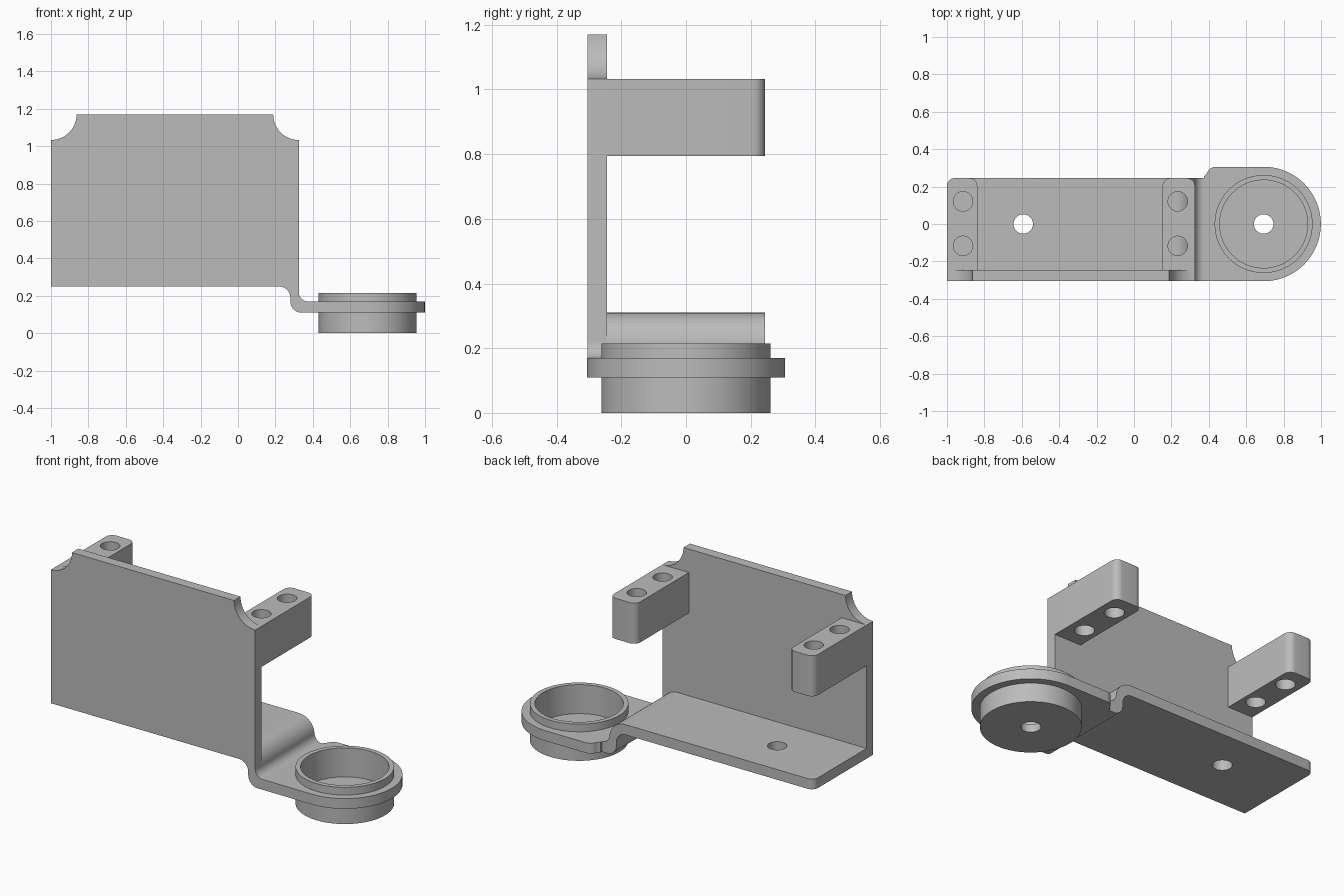
import bpy, bmesh
from math import sin, cos, pi, radians
from mathutils import Vector

cube = bpy.data.objects.get("Cube")
if cube:
    bpy.data.objects.remove(cube, do_unlink=True)

grey = bpy.data.materials.new("plain grey")
grey.use_nodes = True
grey.diffuse_color = (0.5, 0.5, 0.5, 1)
grey.node_tree.nodes["Principled BSDF"].inputs["Base Color"].default_value = (0.5, 0.5, 0.5, 1)

FRONT, INNER, BACK = -0.305, -0.245, 0.245
LEFT, WALL, JOIN = -1.0, 0.325, 0.375
CUP_X, HOLE = 0.693, 0.052


def arc(cx, cy, r, a0, a1, n=12):
    """Points along an arc, angles in degrees."""
    angles = [radians(a0 + (a1 - a0) * i / n) for i in range(n + 1)]
    return [(cx + r * cos(a), cy + r * sin(a)) for a in angles]


def finish(bm, name):
    bmesh.ops.recalc_face_normals(bm, faces=bm.faces)
    mesh = bpy.data.meshes.new(name)
    bm.to_mesh(mesh)
    bm.free()
    mesh.materials.append(grey)
    ob = bpy.data.objects.new(name, mesh)
    bpy.context.collection.objects.link(ob)
    return ob


def prism(name, outline, lo, hi, axis="z", round_corners=()):
    """Extrude an outline along y or z; round vertical edges at given (x, y)."""
    bm = bmesh.new()
    put = (lambda p: (p[0], lo, p[1])) if axis == "y" else (lambda p: (p[0], p[1], lo))
    step = Vector((0, hi - lo, 0)) if axis == "y" else Vector((0, 0, hi - lo))
    face = bm.faces.new([bm.verts.new(put(p)) for p in outline])
    out = bmesh.ops.extrude_face_region(bm, geom=[face])["geom"]
    bmesh.ops.translate(bm, vec=step, verts=[v for v in out if isinstance(v, bmesh.types.BMVert)])
    edges = [e for e in bm.edges for x, y in round_corners
             if all(abs(v.co.x - x) < 1e-4 and abs(v.co.y - y) < 1e-4 for v in e.verts)]
    if edges:
        bmesh.ops.bevel(bm, geom=edges, offset=0.04, segments=8, profile=0.5, affect="EDGES")
    return finish(bm, name)


def drill(ob, x, y, r, lo, hi):
    """Cut a round vertical hole through a part."""
    cutter = prism("hole_cutter", arc(x, y, r, 0, 360, 48)[:-1], lo, hi)
    cutter.hide_render = True
    mod = ob.modifiers.new("hole", "BOOLEAN")
    mod.operation, mod.solver, mod.object = "DIFFERENCE", "EXACT", cutter
    bpy.context.view_layer.objects.active = ob
    bpy.ops.object.modifier_apply(modifier=mod.name)
    bpy.data.objects.remove(cutter, do_unlink=True)


# Shared stepped underside, and the fillet rising from the flange to the wall
underside = ([(LEFT, 0.25)] + arc(0.22, 0.19, 0.06, 90, 0)
             + arc(0.34, 0.17, 0.06, 180, 270) + [(JOIN, 0.11)])
fillet = arc(JOIN, 0.22, 0.05, 270, 180)

# Front plate with scooped top corners
scoops = arc(WALL, 1.17, 0.137, 270, 180) + arc(LEFT, 1.17, 0.137, 0, -90)
front_plate = prism("front_plate", underside + fillet + scoops, FRONT, INNER, "y")

# Floor tray that bends down to the flange
bend = arc(0.225, 0.21, 0.10, 0, 90)
tray = prism("floor_tray", underside + fillet + bend + [(LEFT, 0.31)],
             INNER, BACK, "y", [(LEFT, BACK)])
drill(tray, -0.592, 0, HOLE, 0.1, 0.5)

# Rounded flange around the cup
outline = ([(JOIN, FRONT)] + arc(CUP_X, 0, 0.306, -90, 90, 48)
           + arc(0.44, 0.251, 0.055, 90, 145, 8) + arc(0.34, 0.305, 0.06, -22, -55, 6))
flange = prism("flange", outline, 0.11, 0.17)
drill(flange, CUP_X, 0, 0.25, 0, 0.3)

# Turned cup with a hole in its floor
bm = bmesh.new()
section = [(HOLE, 0), (0.262, 0), (0.262, 0.215), (0.235, 0.215), (0.235, 0.045), (HOLE, 0.045)]
ring = [bm.verts.new((CUP_X + r, 0, z)) for r, z in section]
loop = [bm.edges.new((ring[i - 1], ring[i])) for i in range(len(ring))]
bmesh.ops.spin(bm, geom=ring + loop, cent=(CUP_X, 0, 0), axis=(0, 0, 1), angle=2 * pi, steps=64)
bmesh.ops.remove_doubles(bm, verts=bm.verts, dist=1e-4)
cup = finish(bm, "cup")

# Two mounting arms, each with a pair of holes
arms = []
for name, x0, x1, hx in (("right_arm", LEFT, -0.838, -0.914), ("left_arm", 0.153, WALL, 0.234)):
    arm = prism(name, [(x0, INNER), (x1, INNER), (x1, BACK), (x0, BACK)], 0.795, 1.033,
                round_corners=[(x0, BACK), (x1, BACK)])
    for hy in (-0.117, 0.121):
        drill(arm, hx, hy, HOLE, 0.7, 1.1)
    arms.append(arm)

# Smooth curves, sharp edges
bpy.ops.object.select_all(action="DESELECT")
for ob in [front_plate, tray, flange, cup] + arms:
    ob.select_set(True)
bpy.context.view_layer.objects.active = cup
bpy.ops.object.shade_smooth_by_angle(angle=radians(30))
